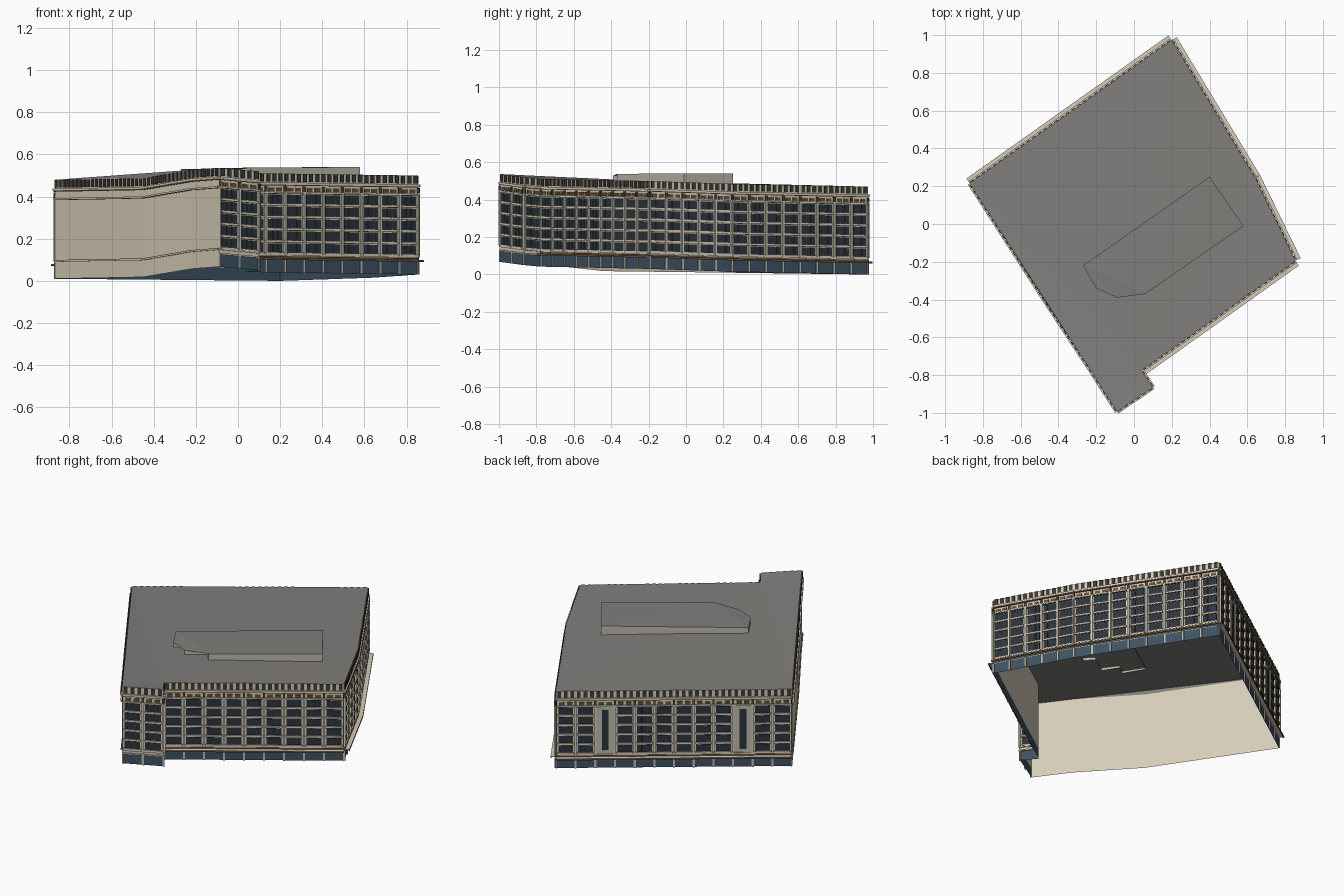
import bpy, bmesh
from mathutils import Vector

if "Cube" in bpy.data.objects:
    bpy.data.objects.remove(bpy.data.objects["Cube"])

# footprint corners, counter-clockwise: x, y, ground height (sloping site)
CORNERS = [(-.87, .215, .01), (-.45, -.44, .018), (-.22, -.79, .057), (-.09, -.993, .067),
           (.10, -.865, .05), (.04, -.775, .042), (.855, -.195, .03), (.64, .245, .015), (.20, .973, 0)]
# roof facets between those corners
ROOF = [(0, 1, 2), (0, 2, 5), (2, 3, 5), (3, 4, 5), (0, 5, 8), (5, 6, 7), (5, 7, 8)]
# bays per wall (0 = blank party wall)
BAYS = [0, 0, 0, 2, 1, 9, 5, 8, 12]
CANOPY_WALLS = (5, 6, 7, 8)
HEIGHT, GROUND = .47, .062
FLOORS, WIN0, STEP = 5, .09, .058

COLOURS = {
    "cream": (.68, .61, .48, 1), "roof": (.215, .21, .20, 1), "glass": (.022, .034, .05, 1),
    "shop": (.045, .085, .125, 1), "brown": (.13, .08, .04, 1), "dark": (.05, .045, .038, 1),
    "stone": (.52, .49, .42, 1),
}
mats = {}
for key, col in COLOURS.items():
    mats[key] = bpy.data.materials.new(key)
    mats[key].diffuse_color = col

parts = {}


def part(name, mat):
    return parts.setdefault(name, (bmesh.new(), mat))[0]


def at(i, s, z, d):
    """Point on wall i: s along it (0-1), z above the sloping ground, d outwards."""
    p, q = Vector(CORNERS[i]), Vector(CORNERS[(i + 1) % len(CORNERS)])
    e = q - p
    n = Vector((e.y, -e.x, 0)).normalized()
    return p + e * s + n * d + Vector((0, 0, z))


def box(name, mat, i, s0, s1, z0, z1, d1, d0=0.001):
    bm = part(name, mat)
    v = [bm.verts.new(at(i, s, z, d)) for d in (d0, d1) for z in (z0, z1) for s in (s0, s1)]
    for f in ((0, 2, 3, 1), (4, 5, 7, 6), (0, 1, 5, 4), (2, 6, 7, 3), (0, 4, 6, 2), (1, 3, 7, 5)):
        bm.faces.new([v[k] for k in f])


def panel(name, mat, i, z0, z1):
    bm = part(name, mat)
    bm.faces.new([bm.verts.new(at(i, s, z, 0)) for s, z in ((0, z0), (1, z0), (1, z1), (0, z1))])


def bay(i, s0, s1, tall):
    """One upper-storey bay: windows, mullions, sills and frieze lights."""
    w = s1 - s0
    a, b = s0 + w * .12, s1 - w * .12
    if tall:  # stair bay with one narrow tall slot
        box("stair_bay_panel", "stone", i, s0, s1, WIN0, .375, .006)
        box("stair_window", "glass", i, s0 + w * .33, s1 - w * .33, .11, .355, .008)
    else:
        for k in range(FLOORS):
            z = WIN0 + k * STEP
            box("windows", "glass", i, a, b, z + .006, z + .048, .003)
            for t in (.333, .667):
                m = a + (b - a) * t
                box("window_mullions", "dark", i, m - w * .014, m + w * .014, z + .006, z + .048, .005)
            box("window_sills", "cream", i, a - w * .04, b + w * .04, z - .004, z + .006, .010)
            box("window_sill_lines", "brown", i, a, b, z - .007, z - .004, .007)
    # attic frieze lights
    for t in (.16, .56):
        box("frieze_lights", "brown", i, s0 + w * t, s0 + w * (t + .28), .385, .403, .005)


for i, n in enumerate(BAYS):
    length = (at(i, 1, 0, 0) - at(i, 0, 0, 0)).length
    # wall shell and ground floor glazing
    panel("wall_shell", "cream", i, GROUND if n else 0, HEIGHT)
    if n:
        panel("ground_glazing", "shop", i, 0, GROUND)
    # horizontal mouldings
    box("lower_band", "cream", i, 0, 1, .080, .087, .008)
    box("lower_band_line", "brown", i, 0, 1, .087, .089, .006)
    box("upper_band", "cream", i, 0, 1, .376, .383, .010)
    box("upper_band_line", "dark", i, 0, 1, .373, .376, .007)
    box("cornice", "cream", i, 0, 1, .417, .428, .012)
    box("cornice_line", "brown", i, 0, 1, .413, .417, .008)
    # parapet with dark openings
    count = max(2, round(length / .036))
    for k in range(count):
        box("parapet_openings", "dark", i, (k + .22) / count, (k + .78) / count, .432, .469, .006)
    # canopy over the street front
    if i in CANOPY_WALLS:
        box("canopy", "cream", i, 0, 1, .066, .070, .030)
        box("canopy_fascia", "brown", i, 0, 1, .060, .0695, .0305, .026)
        box("canopy_back_band", "brown", i, 0, 1, .070, .078, .006)
    elif n:
        box("shop_head", "cream", i, 0, 1, .058, .066, .008)
    # bays and piers
    for k in range(n):
        bay(i, k / n, (k + 1) / n, i == 8 and k in (2, 9))
    for k in range(n + 1 if n else 0):
        h = .006 / length
        s0, s1 = max(0, k / n - h), min(1, k / n + h)
        box("piers", "cream", i, s0, s1, .087, .376, .011)
        box("ground_piers", "stone", i, s0, s1, 0, GROUND, .007)
        box("pier_brackets", "brown", i, s0, s1, .384, .410, .010)

# faceted roof flush with the parapet top
bm = part("roof", "roof")
rv = [bm.verts.new((x, y, z + HEIGHT)) for x, y, z in CORNERS]
for tri in ROOF:
    bm.faces.new([rv[k] for k in tri])

# stepped rooftop plant room, slightly lower at the stepped end
plant = [(.40, .25, .540), (-.27, -.22, .530), (-.20, -.34, .528), (-.15, -.30, .528),
         (-.09, -.39, .528), (.01, -.32, .530), (.06, -.37, .538), (.58, -.01, .540)]
low, top = part("plant_room_walls", "stone"), part("plant_room_roof", "roof")
for p, q in zip(plant, plant[1:] + plant[:1]):
    quad = [(q[0], q[1], .485), (p[0], p[1], .485), p, q]
    low.faces.new([low.verts.new(c) for c in reversed(quad)])
f = top.faces.new([top.verts.new(c) for c in plant])
bmesh.ops.triangulate(top, faces=[f])

for name, (bm, mat) in parts.items():
    me = bpy.data.meshes.new(name)
    bm.to_mesh(me)
    bm.free()
    me.materials.append(mats[mat])
    bpy.context.collection.objects.link(bpy.data.objects.new(name, me))

for m in bpy.data.materials:
    if m.users and not m.is_grease_pencil:
        m.use_nodes = True
        m.node_tree.nodes["Principled BSDF"].inputs["Base Color"].default_value = m.diffuse_color
